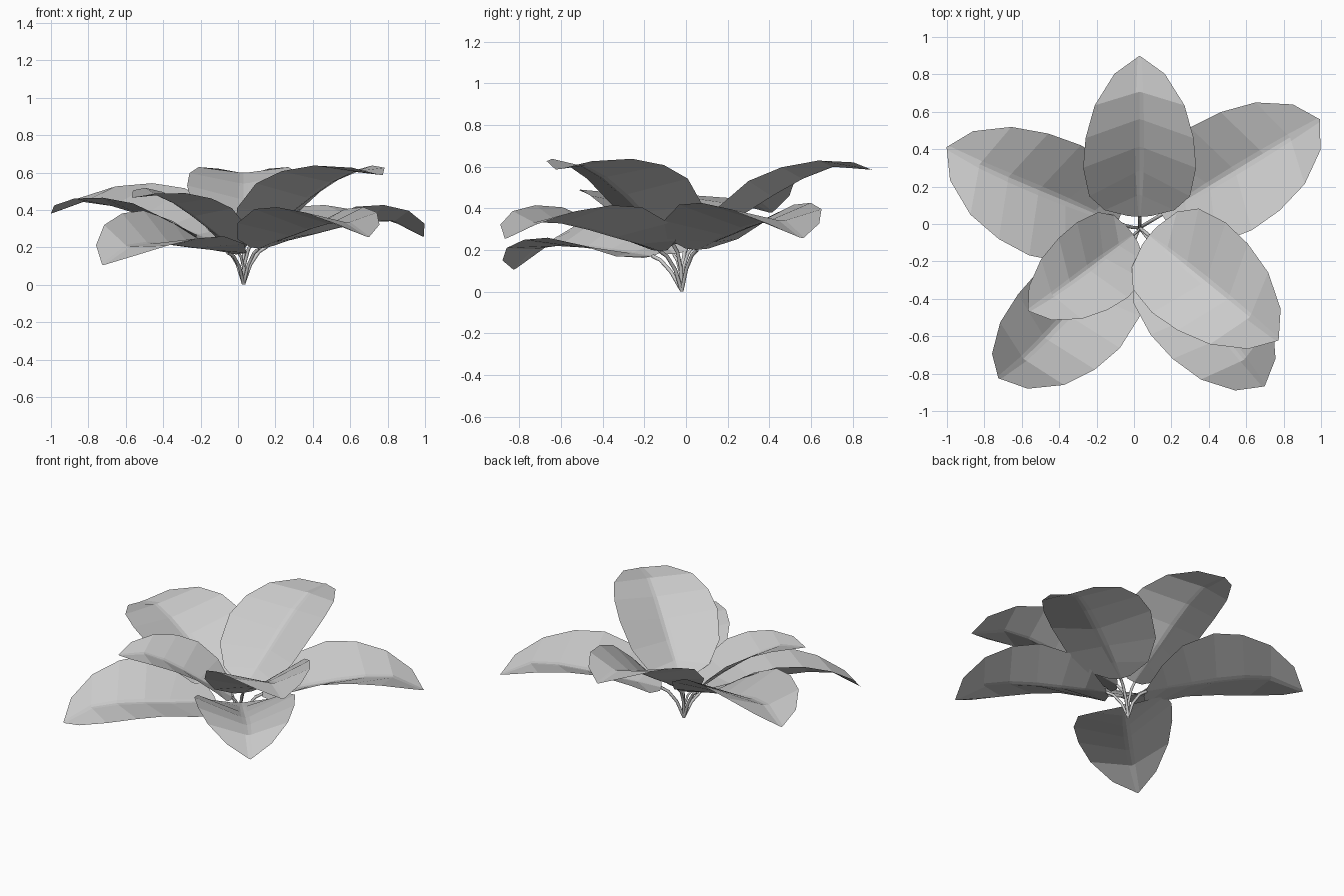
import bpy, bmesh
from math import radians, atan2
from mathutils import Matrix, Vector

if "Cube" in bpy.data.objects:
    bpy.data.objects.remove(bpy.data.objects["Cube"])

# Leaf stations: midrib (along, height) and edge (along, half width, height)
MID = [(0.13, 0.19), (0.27, 0.225), (0.42, 0.257), (0.57, 0.292),
       (0.74, 0.323), (0.90, 0.329), (1.08, 0.25)]
EDGE = [(0.135, 0.06, 0.195), (0.185, 0.19, 0.24), (0.295, 0.275, 0.325), (0.485, 0.308, 0.40),
        (0.66, 0.295, 0.41), (0.84, 0.245, 0.382), (1.00, 0.137, 0.317)]
STEM = [(0, 0), (0.04, 0.10), (0.09, 0.165), (0.135, 0.19)]
ROOT = (0.03, -0.02, 0.005)
STRIP = 0.08  # width share of the flatter strip along the midrib


def leaf_mesh():
    bm = bmesh.new()
    rows = []
    for (a, z), (ea, w, ez) in zip(MID, EDGE):
        mid = Vector((a, 0, z))
        row = []
        for side in (-1, 1):
            edge = Vector((ea, side * w, ez))
            near = mid.lerp(edge, STRIP)
            near.z = mid.z + (ez - z) * STRIP * 0.5
            row += [edge, near] if side < 0 else [mid, near, edge]
        rows.append([bm.verts.new(p) for p in row])
    for r, s in zip(rows, rows[1:]):
        for i in range(4):
            bm.faces.new((r[i], s[i], s[i + 1], r[i + 1]))
    me = bpy.data.meshes.new("leaf")
    bm.to_mesh(me)
    bm.free()
    return me


def stem_curve():
    cu = bpy.data.curves.new("stem", "CURVE")
    cu.dimensions = "3D"
    cu.bevel_depth = 0.009
    cu.bevel_resolution = 1
    sp = cu.splines.new("POLY")
    sp.points.add(len(STEM) - 1)
    for p, (x, z) in zip(sp.points, STEM):
        p.co = (x, 0, z, 1)
    return cu


leaf, stem = leaf_mesh(), stem_curve()

# Each leaf: name, tip position in plan, upward pitch, roll (degrees), scale
LEAVES = [("back", 0.03, 0.90, 19.2, 0, 0.98),
          ("back_right", 0.995, 0.56, -0.4, 0, 1.04),
          ("back_left", -1.00, 0.41, 5.5, -7.5, 1.064),
          ("lower_front_left", -0.72, -0.82, -7.8, -13, 1.0),
          ("lower_front_right", 0.70, -0.87, 0, 0, 1.0),
          ("upper_front_left", -0.56, -0.46, 18.8, -5, 0.79),
          ("upper_front_right", 0.77, -0.62, 18.3, 0, 1.01)]

for name, x, y, pitch, roll, size in LEAVES:
    yaw = atan2(y - ROOT[1], x - ROOT[0])
    m = (Matrix.Translation(ROOT) @ Matrix.Rotation(yaw, 4, "Z")
         @ Matrix.Rotation(-radians(pitch), 4, "Y")
         @ Matrix.Rotation(radians(roll), 4, Vector((1.08, 0, 0.25)))
         @ Matrix.Scale(size, 4))
    for part, data in (("leaf", leaf), ("stem", stem)):
        ob = bpy.data.objects.new(f"{name}_{part}", data)
        bpy.context.collection.objects.link(ob)
        ob.matrix_world = m
